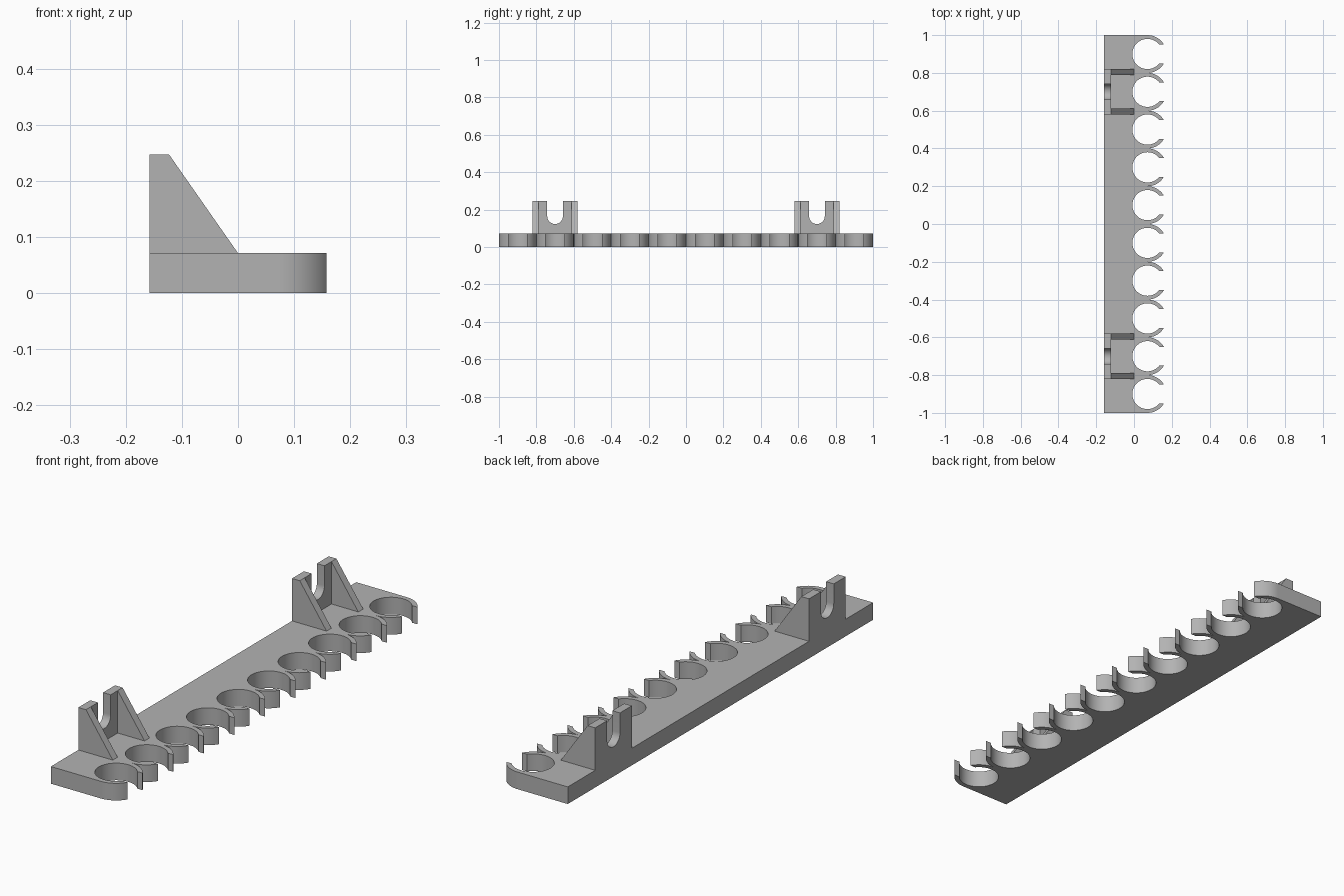
import bpy, bmesh
from math import asin, cos, sin, pi
from mathutils import Vector

cube = bpy.data.objects.get("Cube")
if cube:
    bpy.data.objects.remove(cube, do_unlink=True)

BACK, TIP = -0.158, 0.158
DECK, TOP = 0.071, 0.247
CLIP_X, OUTER, INNER, GAP = 0.0714, 0.1, 0.08, 0.05

grey = bpy.data.materials.new("plain grey")
grey.use_nodes = True
colour = (0.45, 0.45, 0.45, 1)
grey.diffuse_color = colour
grey.node_tree.nodes["Principled BSDF"].inputs["Base Color"].default_value = colour


def prism(name, points, depth):
    """Extrude a closed outline of 3D points along the depth vector."""
    bm = bmesh.new()
    face = bm.faces.new([bm.verts.new(p) for p in points])
    new = bmesh.ops.extrude_face_region(bm, geom=[face])["geom"]
    moved = [v for v in new if isinstance(v, bmesh.types.BMVert)]
    bmesh.ops.translate(bm, verts=moved, vec=Vector(depth))
    bmesh.ops.recalc_face_normals(bm, faces=bm.faces)
    mesh = bpy.data.meshes.new(name)
    bm.to_mesh(mesh)
    bm.free()
    mesh.materials.append(grey)
    obj = bpy.data.objects.new(name, mesh)
    bpy.context.collection.objects.link(obj)
    return obj


def arc(cx, cy, r, start, end, steps):
    angles = [start + (end - start) * i / steps for i in range(steps + 1)]
    return [(cx + r * cos(a), cy + r * sin(a)) for a in angles]


def combine(target, tool, operation):
    """Apply a boolean and discard the tool."""
    bpy.context.view_layer.objects.active = target
    mod = target.modifiers.new("join", "BOOLEAN")
    mod.operation, mod.solver, mod.object = operation, "EXACT", tool
    bpy.ops.object.modifier_apply(modifier=mod.name)
    bpy.data.objects.remove(tool, do_unlink=True)


# Rail with ten open round clips along its edge
outline = [(BACK, 1), (BACK, -1)]
out_a, in_a = asin(GAP / OUTER), asin(GAP / INNER)
for i in range(10):
    y = -0.9 + 0.2 * i
    lower = arc(CLIP_X, y, OUTER, -pi / 2, -out_a, 14)
    hole = arc(CLIP_X, y, INNER, -in_a, in_a - 2 * pi, 48)
    upper = arc(CLIP_X, y, OUTER, out_a, pi / 2, 14)
    outline += (lower if i == 0 else lower[1:]) + hole + upper
rail = prism("clip_rail", [(x, y, 0) for x, y in outline], (0, 0, DECK))

# Two slotted mounting brackets with sloping side gussets
HALF, WALL, PLATE, SLOT = 0.12, 0.032, -0.123, 0.042
for side in (-1, 1):
    y = 0.7 * side
    low = DECK - 0.03
    profile = [(BACK, low), (0, low), (0, DECK), (PLATE, TOP), (BACK, TOP)]
    bracket = prism("bracket", [(x, y - HALF, z) for x, z in profile], (0, 2 * HALF, 0))
    inside = HALF - WALL
    pocket = [(PLATE, DECK), (0.1, DECK), (0.1, 0.3), (PLATE, 0.3)]
    combine(bracket, prism("pocket", [(x, y - inside, z) for x, z in pocket],
                           (0, 2 * inside, 0)), "DIFFERENCE")
    slot = arc(y, 0.165, SLOT, pi, 2 * pi, 20) + [(y + SLOT, 0.3), (y - SLOT, 0.3)]
    combine(bracket, prism("slot", [(-0.2, sy, z) for sy, z in slot],
                           (0.15, 0, 0)), "DIFFERENCE")
    # Trim the buried foot so it stays clear of the clip holes
    foot = [(-0.02, 0), (0.1, 0), (0.1, DECK), (-0.02, DECK)]
    combine(bracket, prism("foot", [(x, y - 0.2, z) for x, z in foot],
                           (0, 0.4, 0)), "DIFFERENCE")
    combine(rail, bracket, "UNION")

# Smooth the curved walls and keep the corners crisp
bpy.ops.object.select_all(action="DESELECT")
rail.select_set(True)
bpy.context.view_layer.objects.active = rail
bpy.ops.object.shade_smooth_by_angle(angle=pi / 6)
